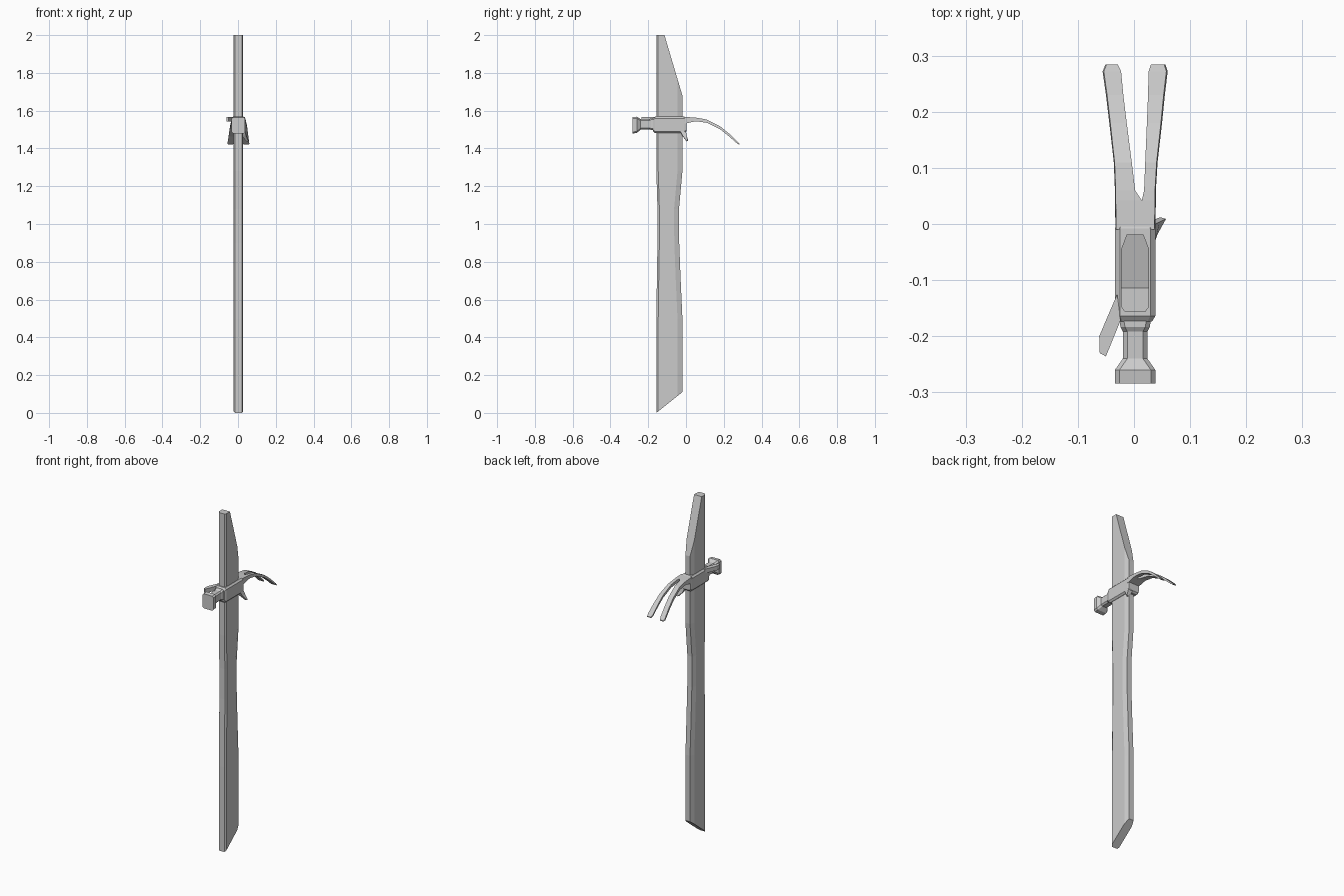
import bpy, bmesh
from mathutils import Vector


def finish(name, bm):
    bmesh.ops.recalc_face_normals(bm, faces=bm.faces)
    mesh = bpy.data.meshes.new(name)
    bm.to_mesh(mesh)
    bm.free()
    obj = bpy.data.objects.new(name, mesh)
    bpy.context.collection.objects.link(obj)
    return obj


def loft(rings):
    """Skin a list of equal-length point rings and cap both ends."""
    bm = bmesh.new()
    vs = [[bm.verts.new(p) for p in r] for r in rings]
    n = len(rings[0])
    for a, b in zip(vs, vs[1:]):
        for i in range(n):
            j = (i + 1) % n
            bm.faces.new((a[i], a[j], b[j], b[i]))
    bm.faces.new(vs[0])
    bm.faces.new(vs[-1])
    return bm


def cut(bm, co, no):
    """Slice off everything on the normal side and close the cut."""
    geom = bm.verts[:] + bm.edges[:] + bm.faces[:]
    res = bmesh.ops.bisect_plane(bm, geom=geom, plane_co=Vector(co),
                                 plane_no=Vector(no), clear_outer=True)
    edges = [e for e in res["geom_cut"] if isinstance(e, bmesh.types.BMEdge)]
    bmesh.ops.edgeloop_fill(bm, edges=edges)


CX = 0.002


def chamfered(y, hw, z0, z1, c):
    """Eight-sided section in the xz plane."""
    a, b = CX - hw, CX + hw
    return [(a + c, y, z0), (b - c, y, z0), (b, y, z0 + c), (b, y, z1 - c),
            (b - c, y, z1), (a + c, y, z1), (a, y, z1 - c), (a, y, z0 + c)]


# Handle: waisted chamfered bar, with slanted butt and slanted top
def handle_ring(z, f, b):
    half = [(0.018, f), (0.025, f + 0.010), (0.025, b - 0.026), (0.015, b)]
    return ([(CX + x, y, z) for x, y in half]
            + [(CX - x, y, z) for x, y in reversed(half)])


F, B = -0.157, -0.019
bm = loft([handle_ring(z, f, b) for z, f, b in [
    (-0.05, F, B), (0.50, F, B), (0.72, -0.154, -0.029), (0.90, -0.151, -0.036),
    (1.08, -0.151, -0.037), (1.28, F, B), (2.0, F, B)]])
cut(bm, (0, F, 0), (0, 0.11, -(B - F)))
cut(bm, (0, -0.114, 2.0), (0, 0.32, 0.095))
finish("handle", bm)

# Sleeve wrapped around the handle
finish("head_sleeve", loft([chamfered(*r) for r in [
    (-0.174, 0.030, 1.490, 1.560, 0.008), (-0.164, 0.036, 1.481, 1.568, 0.009),
    (-0.008, 0.036, 1.481, 1.568, 0.009), (0.002, 0.033, 1.490, 1.564, 0.009)]]))

# Striking end: stepped neck flaring into a square face
finish("striking_face", loft([chamfered(*r) for r in [
    (-0.165, 0.029, 1.497, 1.561, 0.008), (-0.184, 0.026, 1.497, 1.561, 0.008),
    (-0.192, 0.022, 1.501, 1.556, 0.008), (-0.240, 0.022, 1.500, 1.555, 0.008),
    (-0.260, 0.036, 1.482, 1.568, 0.008), (-0.284, 0.036, 1.479, 1.565, 0.008)]]))

# Claw: y, left outer/inner, right inner/outer, top z, bottom z
claw = [(-0.01, -0.033, 0.014, 0.014, 0.038, 1.567, 1.530),
        (0.042, -0.034, 0.014, 0.014, 0.039, 1.564, 1.542),
        (0.060, -0.034, 0.002, 0.018, 0.039, 1.562, 1.543),
        (0.110, -0.036, -0.004, 0.020, 0.042, 1.553, 1.536),
        (0.180, -0.044, -0.013, 0.023, 0.050, 1.518, 1.502),
        (0.230, -0.050, -0.019, 0.025, 0.055, 1.477, 1.462),
        (0.272, -0.056, -0.023, 0.026, 0.060, 1.436, 1.425),
        (0.284, -0.051, -0.029, 0.030, 0.056, 1.425, 1.420)]
for name, o, i in (("left_claw_prong", 1, 2), ("right_claw_prong", 4, 3)):
    finish(name, loft([[(r[o], r[0], r[6]), (r[i], r[0], r[6]),
                        (r[i], r[0], r[5]), (r[o] * 0.96, r[0], r[5])]
                       for r in claw]))

# Flat spur sticking out beside the neck
spur = [(-0.030, -0.125), (-0.062, -0.200), (-0.061, -0.230),
        (-0.050, -0.236), (-0.024, -0.172)]
finish("side_spur", loft([[(x, y, z) for x, y in spur] for z in (1.542, 1.567)]))

# Small pointed spur under the sleeve at the back
finish("lower_spur", loft([
    [(0.010, -0.030, 1.490), (0.038, -0.030, 1.490), (0.038, 0.0, 1.490), (0.010, 0.0, 1.490)],
    [(0.020, -0.020, 1.468), (0.042, -0.018, 1.468), (0.046, 0.004, 1.468), (0.020, 0.002, 1.468)],
    [(0.044, 0.002, 1.438), (0.054, 0.004, 1.438), (0.057, 0.009, 1.440), (0.047, 0.012, 1.440)]]))
